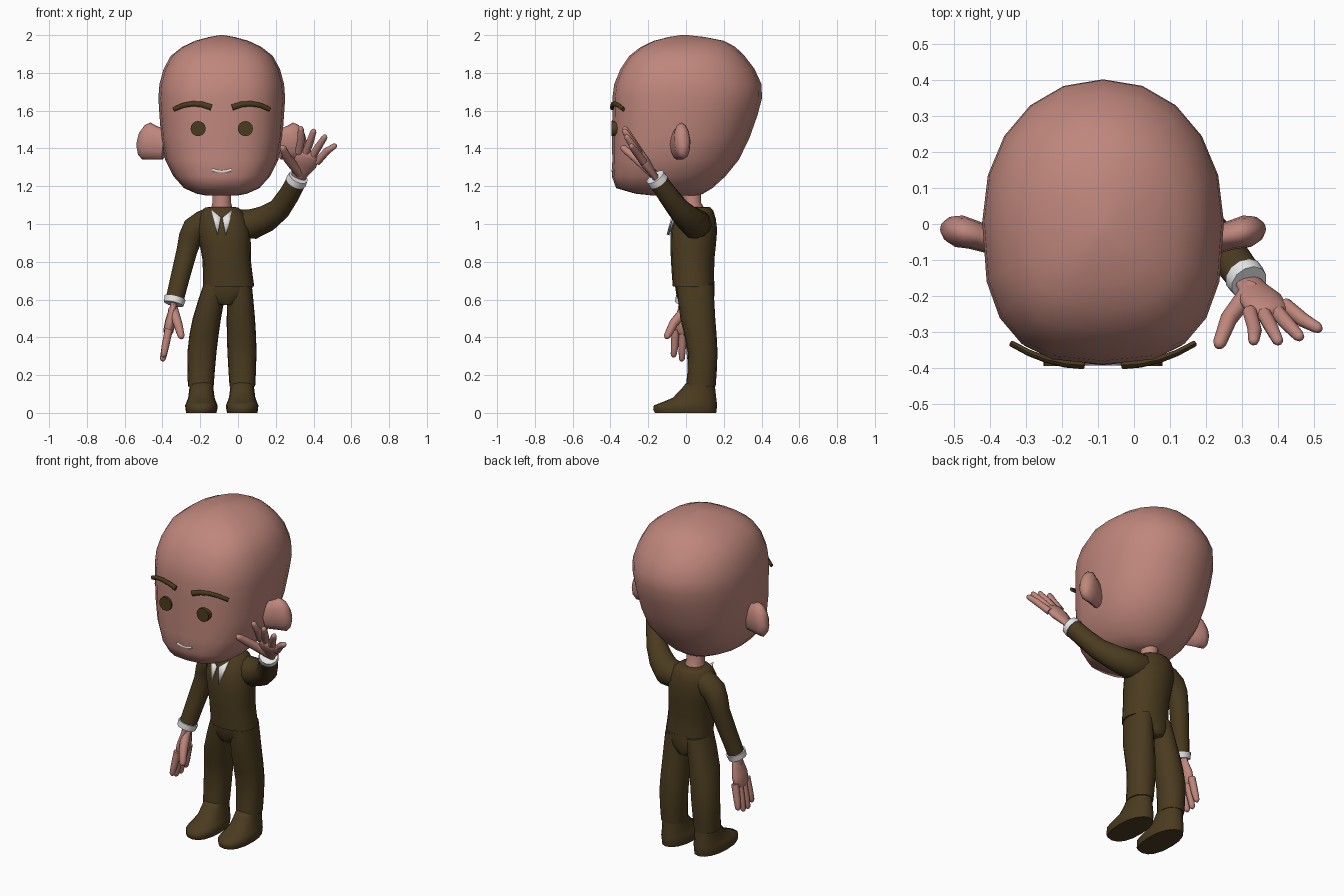
import bpy, bmesh
from math import cos, pi, radians, sin
from mathutils import Vector

if "Cube" in bpy.data.objects:
    bpy.data.objects.remove(bpy.data.objects["Cube"])

MID = -.086  # centre line of the head and feet
UP = Vector((0, 0, 1))
BACK = Vector((0, 1, 0))
SIDES = {"right": -1, "left": 1}


def material(name, rgb):
    mat = bpy.data.materials.new(name)
    mat.use_nodes = True
    mat.diffuse_color = (*rgb, 1)
    shader = mat.node_tree.nodes["Principled BSDF"]
    shader.inputs["Base Color"].default_value = mat.diffuse_color
    return mat


skin = material("skin", (.52, .24, .2))
brown = material("dark brown", (.07, .044, .014))
white = material("white", (.8, .8, .8))


def finish(name, bm, mat):
    """Turn a bmesh into a smooth-shaded object that keeps its hard edges."""
    bmesh.ops.recalc_face_normals(bm, faces=bm.faces)
    mesh = bpy.data.meshes.new(name)
    bm.to_mesh(mesh)
    bm.free()
    mesh.materials.append(mat)
    mesh.shade_smooth()
    mesh.set_sharp_from_angle(angle=radians(60))
    obj = bpy.data.objects.new(name, mesh)
    bpy.context.collection.objects.link(obj)
    return obj


def bridge(name, rings, mat):
    """Join consecutive rings of points and close both ends."""
    bm = bmesh.new()
    loops = [[bm.verts.new(point) for point in ring] for ring in rings]
    for low, high in zip(loops, loops[1:]):
        for i in range(len(low)):
            bm.faces.new((low[i - 1], low[i], high[i], high[i - 1]))
    bm.faces.new(loops[0])
    bm.faces.new(loops[-1])
    return finish(name, bm, mat)


def refine(rows):
    """Add a spline midpoint between each pair of rows."""
    padded = [rows[0], *rows, rows[-1]]
    result = []
    for before, start, end, after in zip(padded, padded[1:], padded[2:], padded[3:]):
        result.append(start)
        result.append([(9 * (b + c) - a - d) / 16
                       for a, b, c, d in zip(before, start, end, after)])
    return result + [rows[-1]]


def circle(sides):
    return [(cos(2 * pi * i / sides), sin(2 * pi * i / sides)) for i in range(sides)]


def rounded_square(value, exponent):
    return abs(value) ** (2 / exponent) * (1 if value >= 0 else -1)


def loft(name, rows, mat, squareness=2.4, sides=16):
    """Stack horizontal rings; a row is height, centre x, half width, front y, back y."""
    rings = []
    for z, centre, half, front, back in refine(rows):
        middle = (front + back) / 2
        ring = []
        for c, s in circle(sides):
            power = squareness if s < 0 else 2.1
            ring.append((centre + half * rounded_square(c, power),
                         middle + (back - middle) * rounded_square(s, power), z))
        rings.append(ring)
    return bridge(name, rings, mat)


def tube(name, path, widths, mat, across=BACK, flatness=1, sides=12, rounded=False):
    """Sweep an ellipse along a path; widths are measured along the across direction."""
    path, widths = [Vector(point) for point in path], list(widths)
    if rounded:
        end, width = path[-1], widths[-1]
        step = (end - path[-2]).normalized() * width * flatness
        path += [end + step * .6, end + step]
        widths += [width * .8, width * .4]
    rings = []
    for k, (point, width) in enumerate(zip(path, widths)):
        along = (path[min(k + 1, len(path) - 1)] - path[max(k - 1, 0)]).normalized()
        wide = (across - along * across.dot(along)).normalized()
        thin = along.cross(wide) * flatness
        rings.append([point + (wide * c + thin * s) * width for c, s in circle(sides)])
    return bridge(name, rings, mat)


# Head: large cranium tapering to the jaw and nape
head = [(1.15, .08, -.17, .06), (1.19, .2, -.37, .14), (1.34, .3, -.39, .28),
        (1.58, .33, -.39, .38), (1.74, .33, -.38, .4), (1.89, .27, -.3, .31),
        (1.97, .14, -.17, .2), (2, .01, -.03, .01)]
loft("head", [(z, MID, *size) for z, *size in head], skin, squareness=2.7, sides=20)
tube("neck", [(MID, .04, 1), (MID, .04, 1.07), (MID, .03, 1.11), (MID, .03, 1.2)],
     (.08, .06, .05, .05), skin)

# Ears, eyes and arched eyebrows
steps = [i / 4 for i in range(5)]
for label, s in SIDES.items():
    def beside(x, y, z):
        return Vector((MID + s * x, y, z))

    tube(label + "_ear", [beside(.3, -.05, 1.42), beside(.36, -.03, 1.43), beside(.4, -.02, 1.44)],
         (.08, .09, .1), skin, across=UP, flatness=.45, rounded=True)
    tube(label + "_eye", [beside(.125, -.36, 1.505), beside(.125, -.394, 1.505)],
         (.04, .04), brown, across=UP, sides=16)
    tube(label + "_eyebrow",
         [beside(.055 + .2 * t, -.392 + .06 * t * t, 1.617 + .1 * t * (.9 - t)) for t in steps],
         [.016 - .004 * t for t in steps], brown, across=UP, flatness=.7, sides=8)

# Smiling mouth
tube("mouth", [(MID + .1 * (t - .5), -.389, 1.277 + .04 * (t - .5) ** 2) for t in steps],
     [.007] * len(steps), white, across=UP, flatness=.6, sides=8)

# Jacket body
loft("jacket", [(.67, -.05, .136, -.07, .15), (.81, -.06, .128, -.08, .15),
                (.97, -.075, .14, -.08, .165), (1.07, MID, .11, -.04, .145),
                (1.09, MID, .07, -.02, .12)], brown)

# Hips, trouser legs and shoes
loft("hips", [(.57, -.07, .05, -.03, .14), (.62, -.06, .12, -.05, .15),
              (.69, -.05, .13, -.06, .15)], brown)
legs = [(.14, -.087, .11, .068, 0, .157), (.32, -.085, .106, .077, .01, .167),
        (.5, -.075, .09, .075, -.03, .155), (.68, -.055, .065, .063, -.05, .145)]
shoe = [(0, .08, -.165, .16), (.04, .086, -.17, .164), (.08, .07, -.07, .16),
        (.17, .06, .01, .15)]
for label, s in SIDES.items():
    loft(label + "_trouser_leg", [(z, middle + s * apart, *size)
                                  for z, middle, apart, *size in legs], brown)
    loft(label + "_shoe", [(z, MID + s * .108, *size) for z, *size in shoe], brown)

# Shirt collar points
for label, s in SIDES.items():
    bm = bmesh.new()
    corners = [(.058, -.045, 1.078), (.004, -.07, 1.035), (.022, -.095, .942)]
    bm.faces.new([bm.verts.new((MID + s * x, y, z)) for x, y, z in corners])
    collar = finish(label + "_collar", bm, white)
    solid = collar.modifiers.new("thickness", "SOLIDIFY")
    solid.thickness = .008


def arm(label, joints, widths, forward, across, spread):
    """Sleeve, cuff and open hand; fingers fan out along the across direction."""
    path = [Vector(joint) for joint in refine(joints)]
    sleeve_widths = [w for w, in refine([(w,) for w in widths])]
    tube(label + "_sleeve", path, sleeve_widths, brown)
    wrist = path[-1]
    forward = Vector(forward).normalized()
    across = Vector(across).normalized()
    inward = forward.cross(across) * -SIDES[label]

    def place(ahead, sideways, inside=0):
        return wrist + forward * ahead + across * sideways + inward * inside

    cuff_direction = (wrist - path[-2]).normalized()
    tube(label + "_cuff", [wrist - cuff_direction * .01, wrist + cuff_direction * .025],
         (.057, .053), white)
    tube(label + "_palm", [place(0, 0), place(.05, 0), place(.12, 0), place(.17, 0)],
         (.037, .043, .063, .06), skin, across=across, flatness=.45, rounded=True)
    for number in range(4):
        fan = (number - 1.5) / 1.5
        reach = .32 - .025 * fan * fan
        tube(f"{label}_finger_{number + 1}",
             [place(.16, .055 * fan), place(.25, .5 * (.055 + spread) * fan),
              place(reach, spread * fan)],
             (.021, .02, .016), skin, across=across, sides=8, rounded=True)
    tube(label + "_thumb", [place(.05, 0), place(.12, -spread, .04),
                            place(.18, -1.5 * spread, .07)],
         (.027, .024, .019), skin, across=across, sides=8, rounded=True)


# Lowered right arm and raised, waving left arm
arm("right", [(-.14, .06, 1.02), (-.23, .06, .97), (-.27, .06, .86), (-.335, 0, .6)],
    (.07, .07, .055, .048), (-.2, 0, -1), (0, 1, 0), .065)
arm("left", [(-.04, .06, 1.01), (.08, .05, 1), (.22, -.04, 1.08), (.31, -.15, 1.23)],
    (.07, .08, .06, .052), (.37, -.52, .76), (.87, .17, -.45), .1)
